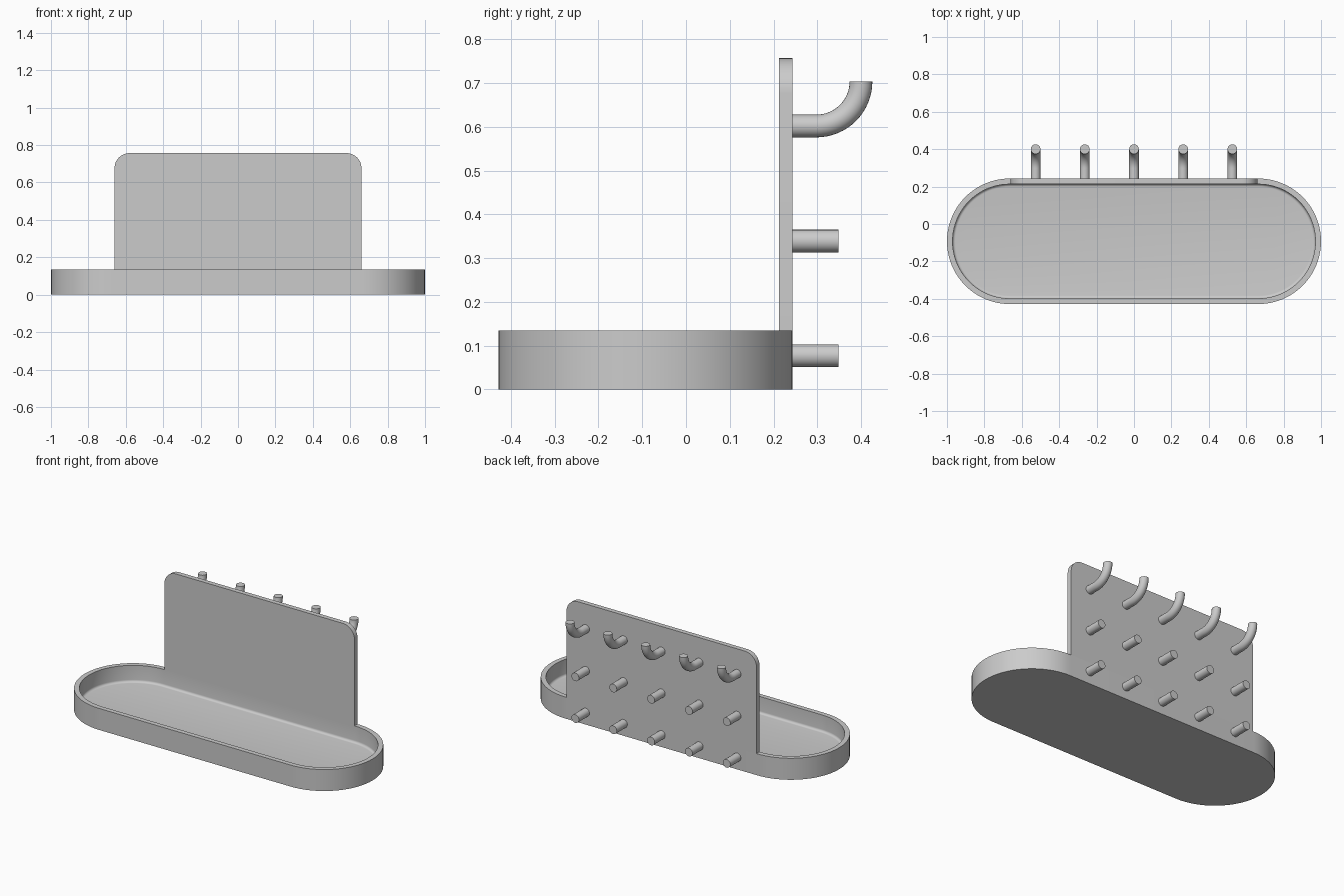
import bpy, bmesh, math
from mathutils import Vector

cube = bpy.data.objects.get("Cube")
if cube:
    bpy.data.objects.remove(cube, do_unlink=True)

grey = bpy.data.materials.new("light_grey")
grey.use_nodes = True
colour = (0.6, 0.6, 0.6, 1)
grey.diffuse_color = colour
grey.node_tree.nodes["Principled BSDF"].inputs["Base Color"].default_value = colour

BACK = 0.243          # rear plane of tray and panel
WALL = 0.03
RIM = 0.135
PEG_R = 0.026


def loft(name, rings):
    """Skin a list of closed rings, cap both ends and smooth by angle."""
    bm = bmesh.new()
    loops = [[bm.verts.new(p) for p in ring] for ring in rings]
    n = len(loops[0])
    for a, b in zip(loops, loops[1:]):
        for i in range(n):
            j = (i + 1) % n
            bm.faces.new((a[i], a[j], b[j], b[i]))
    bm.faces.new(loops[0])
    bm.faces.new(loops[-1])
    bmesh.ops.recalc_face_normals(bm, faces=bm.faces)
    mesh = bpy.data.meshes.new(name)
    bm.to_mesh(mesh)
    bm.free()
    mesh.materials.append(grey)
    mesh.shade_smooth()
    mesh.set_sharp_from_angle(angle=math.radians(30))
    obj = bpy.data.objects.new(name, mesh)
    bpy.context.collection.objects.link(obj)
    return obj


def stadium(inset, z, steps=40):
    """Rounded-end outline of the tray, shrunk by inset."""
    radius, mid_x, mid_y = 0.3355, 0.6645, BACK - 0.3355
    ring = []
    for side, start in ((1, -math.pi / 2), (-1, math.pi / 2)):
        for i in range(steps + 1):
            a = start + math.pi * i / steps
            ring.append(Vector((side * mid_x + (radius - inset) * math.cos(a),
                                mid_y + (radius - inset) * math.sin(a), z)))
    return ring


def tube(name, x, path, sides=24):
    """Round rod along (y, z, tilt) stations."""
    rings = []
    for y, z, tilt in path:
        ring = []
        for i in range(sides):
            a = math.tau * i / sides
            u, v = PEG_R * math.cos(a), PEG_R * math.sin(a)
            ring.append(Vector((x + u, y - v * math.sin(tilt), z + v * math.cos(tilt))))
        rings.append(ring)
    return loft(name, rings)


# Tray: outer wall, rim, inner wall, small fillet down to the floor
floor_z, fillet = 0.03, 0.015
profile = [(0, 0), (0, RIM), (WALL, RIM)]
for i in range(6):
    a = math.pi / 2 * i / 5
    profile.append((WALL + fillet * (1 - math.cos(a)),
                    floor_z + fillet * (1 - math.sin(a))))
loft("tray", [stadium(inset, z) for inset, z in profile])

# Back panel with rounded top corners, standing on the rear rim
half, top, corner = 0.66, 0.757, 0.08
outline = [(-half, RIM), (half, RIM)]
for side, start in ((1, 0), (-1, math.pi / 2)):
    for i in range(13):
        a = start + math.pi / 2 * i / 12
        outline.append((side * (half - corner) + corner * math.cos(a),
                        top - corner + corner * math.sin(a)))
loft("back_panel", [[Vector((x, y, z)) for x, z in outline]
                    for y in (BACK - WALL, BACK)])

# Five columns: two straight pegs below one upturned hook
hook_z, bend, bend_y = 0.602, 0.102, 0.298
hook_path = [(BACK, hook_z, 0)]
for i in range(17):
    a = math.pi / 2 * i / 16
    hook_path.append((bend_y + bend * math.sin(a),
                      hook_z + bend * (1 - math.cos(a)), a))
for col in range(5):
    x = (col - 2) * 0.263
    tube(f"lower_peg_{col + 1}", x, [(BACK, 0.077, 0), (0.348, 0.077, 0)])
    tube(f"middle_peg_{col + 1}", x, [(BACK, 0.339, 0), (0.348, 0.339, 0)])
    tube(f"hook_{col + 1}", x, hook_path)
